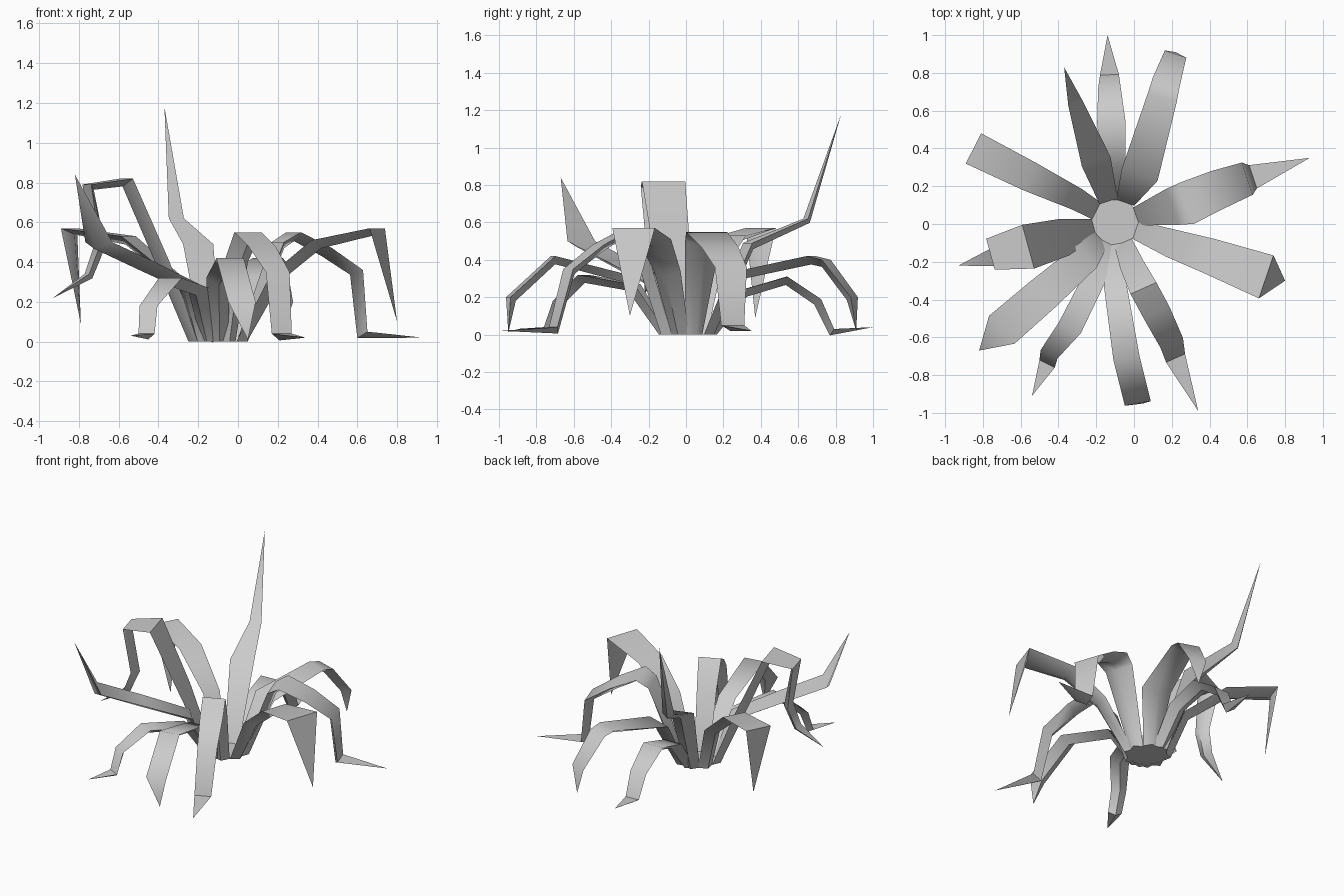
import bpy, bmesh
from mathutils import Vector

cube = bpy.data.objects.get("Cube")
if cube:
    bpy.data.objects.remove(cube)

grey = bpy.data.materials.new("leaf grey")
grey.use_nodes = True
colour = (0.6, 0.6, 0.6, 1)
grey.diffuse_color = colour
grey.node_tree.nodes["Principled BSDF"].inputs["Base Color"].default_value = colour

CENTRE = Vector((-0.1, 0.01, 0))
UP = Vector((0, 0, 1))


def finish(bm, name):
    """Turn a bmesh into a smooth shaded object with sharp creases."""
    bmesh.ops.recalc_face_normals(bm, faces=bm.faces)
    mesh = bpy.data.meshes.new(name)
    bm.to_mesh(mesh)
    bm.free()
    mesh.materials.append(grey)
    obj = bpy.data.objects.new(name, mesh)
    bpy.context.collection.objects.link(obj)
    bpy.ops.object.select_all(action="DESELECT")
    obj.select_set(True)
    bpy.context.view_layer.objects.active = obj
    bpy.ops.object.shade_smooth_by_angle(angle=1.0)


def leaf(name, *stations):
    """Flat-topped blade with a keel below; stations are x, y, z, width; the tip has no width."""
    first = Vector(stations[0][:3]) - CENTRE
    first.z = 0
    root = CENTRE + first.normalized() * 0.115
    points = [root] + [Vector(s[:3]) for s in stations]
    widths = [0.1] + [s[3] for s in stations]
    outward = points[-1] - root
    outward.z = 0
    side = UP.cross(outward.normalized())
    bm = bmesh.new()
    rings = []
    for i, (p, w) in enumerate(zip(points, widths)):
        if w == 0:
            rings.append([bm.verts.new(p)])
            continue
        before = (p - points[max(i - 1, 0)]).normalized()
        after = (points[min(i + 1, len(points) - 1)] - p).normalized()
        top = (before + after).cross(side).normalized()
        if i == 0:
            top = -outward.normalized()
        rings.append([bm.verts.new(p + side * w / 2),
                      bm.verts.new(p - top * min(w * 0.4, 0.045)),
                      bm.verts.new(p - side * w / 2)])
    for a, b in zip(rings, rings[1:]):
        for k in range(3):
            n = (k + 1) % 3
            if len(b) == 1:
                bm.faces.new((a[k], a[n], b[0]))
            else:
                bm.faces.new((a[k], a[n], b[n], b[k]))
    bm.faces.new(rings[0])
    finish(bm, name)


# Leaves towards the back
leaf("back_leaf", (-.11, .3, .24, .13), (-.12, .54, .31, .15), (-.13, .72, .19, .12),
     (-.13, .79, .03, .1), (-.14, 1, .04, 0))
leaf("back_left_leaf", (.03, .26, .33, .2), (.15, .67, .42, .16), (.17, .75, .4, .15),
     (.22, .9, .2, .12), (.22, .91, .02, 0))
leaf("back_right_tall_leaf", (-.2, .33, .49, .16), (-.31, .64, .62, .08), (-.37, .83, 1.18, 0))

# Leaves on the left
leaf("left_back_leaf", (.2, .09, .5, .2), (.28, .11, .55, .23), (.44, .18, .47, .21),
     (.6, .24, .36, .18), (.63, .25, .05, .13), (.93, .35, .02, 0))
leaf("left_front_leaf", (.19, -.1, .34, .15), (.4, -.17, .51, .19), (.7, -.28, .57, .24),
     (.8, -.3, .1, 0))

# Leaves towards the front
leaf("front_left_leaf", (-.01, -.22, .4, .13), (.05, -.34, .55, .15), (.12, -.47, .48, .15),
     (.2, -.63, .35, .13), (.22, -.71, .04, .11), (.34, -.99, .02, 0))
leaf("front_leaf", (-.1, -.32, .32, .12), (-.04, -.71, .42, .14), (.02, -.95, .2, .14),
     (.05, -.95, .01, 0))
leaf("front_right_leaf", (-.2, -.27, .27, .12), (-.34, -.55, .32, .13), (-.45, -.69, .18, .1),
     (-.46, -.74, .04, .09), (-.54, -.91, .03, 0))

# Leaves on the right
leaf("right_front_raised_leaf", (-.25, -.17, .29, .16), (-.48, -.37, .4, .19),
     (-.7, -.56, .5, .2), (-.82, -.67, .84, 0))
leaf("right_arched_leaf", (-.37, -.07, .4, .2), (-.56, -.12, .82, .24), (-.76, -.16, .79, .17),
     (-.71, -.16, .48, .11), (-.76, -.18, .34, .09), (-.93, -.22, .22, 0))
leaf("right_back_leaf", (-.3, .13, .32, .12), (-.55, .25, .53, .16), (-.85, .4, .57, .18),
     (-.79, .37, .09, 0))

# Round floor closing the cluster between the leaf roots
bm = bmesh.new()
bmesh.ops.create_circle(bm, cap_ends=True, segments=11, radius=0.13)
bmesh.ops.translate(bm, verts=bm.verts, vec=CENTRE + UP * 0.003)
finish(bm, "root_disc")
